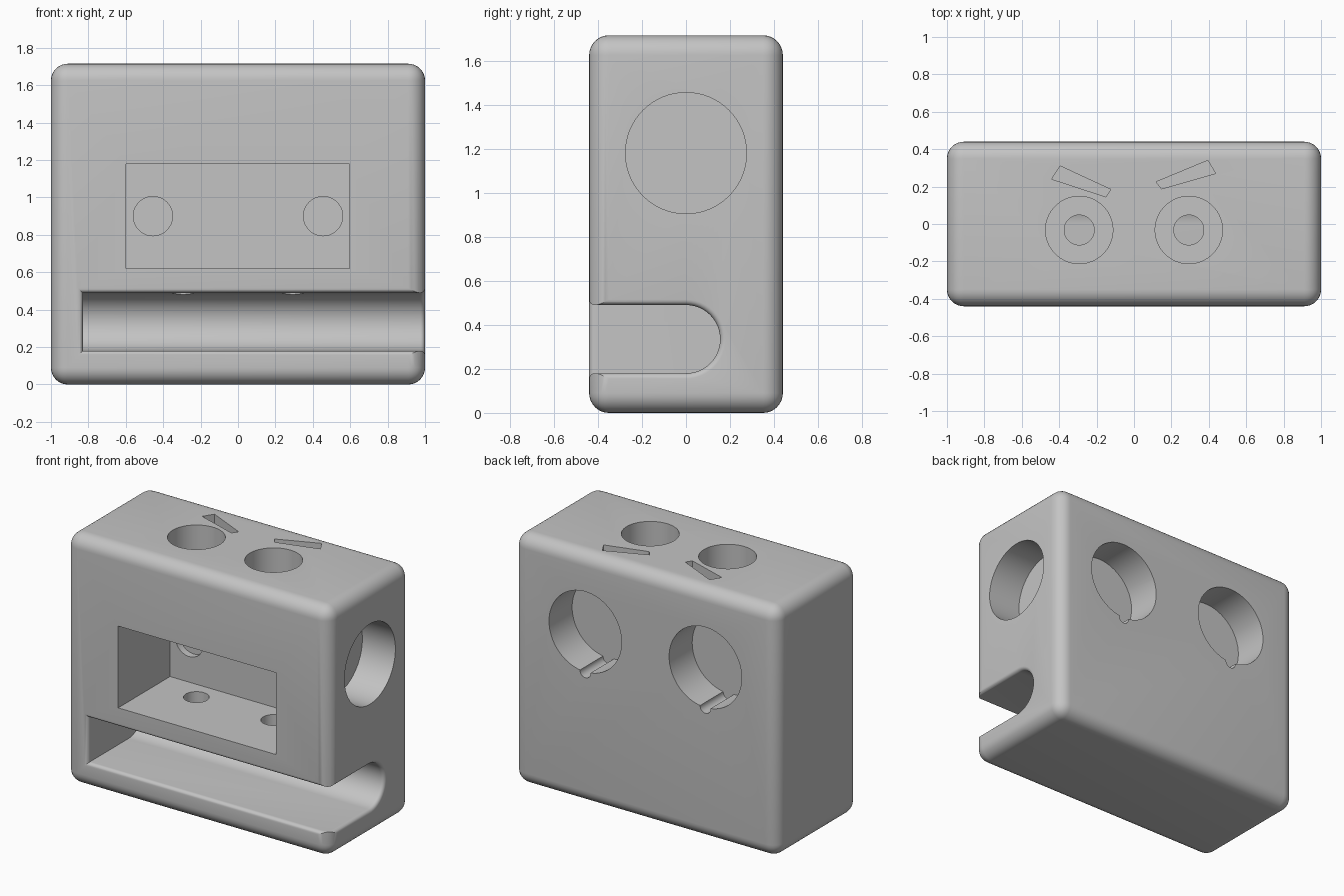
import bpy, bmesh, math
from mathutils import Vector

if "Cube" in bpy.data.objects:
    bpy.data.objects.remove(bpy.data.objects["Cube"])

W, D, H = 2.0, 0.88, 1.715
grey = bpy.data.materials.new("plain grey")
grey.diffuse_color = (0.55, 0.55, 0.55, 1)
grey.use_nodes = True
grey.node_tree.nodes["Principled BSDF"].inputs["Base Color"].default_value = grey.diffuse_color


def loft(name, rings):
    """Closed solid through a list of equal-length point rings."""
    bm = bmesh.new()
    loops = [[bm.verts.new(p) for p in ring] for ring in rings]
    n = len(loops[0])
    for a, b in zip(loops, loops[1:]):
        for i in range(n):
            j = (i + 1) % n
            bm.faces.new((a[i], a[j], b[j], b[i]))
    bm.faces.new(loops[0][::-1])
    bm.faces.new(loops[-1])
    bmesh.ops.recalc_face_normals(bm, faces=bm.faces)
    me = bpy.data.meshes.new(name)
    bm.to_mesh(me)
    bm.free()
    ob = bpy.data.objects.new(name, me)
    bpy.context.collection.objects.link(ob)
    return ob


def hole(name, start, end, r, n=64):
    """Cylinder cutter along one axis."""
    a, b = Vector(start), Vector(end)
    d = (b - a).normalized()
    u = Vector((0, 0, 1)) if abs(d.z) < 0.5 else Vector((1, 0, 0))
    v = d.cross(u)
    ring = lambda c: [c + r * (math.cos(2 * math.pi * i / n) * u
                               + math.sin(2 * math.pi * i / n) * v) for i in range(n)]
    return loft(name, [ring(a), ring(b)])


def box(name, x0, x1, y0, y1, z0, z1):
    ring = lambda z: [(x0, y0, z), (x1, y0, z), (x1, y1, z), (x0, y1, z)]
    return loft(name, [ring(z0), ring(z1)])


# rounded block
body = box("block_body", -W / 2, W / 2, -D / 2, D / 2, 0, H)
body.data.materials.append(grey)
bev = body.modifiers.new("round_edges", 'BEVEL')
bev.width, bev.segments = 0.09, 8

# long slot, round at the back, open to the front and right, with softened lips
R, ZC, XL, F = 0.155, 0.335, -0.83, 0.025


def slot_ring(x, o):
    r = R + o
    arc = [(x, r * math.cos(t), ZC + r * math.sin(t))
           for t in [math.pi * (i / 24 - 0.5) for i in range(25)]]
    return [(x, -0.6, ZC - r)] + arc + [(x, -0.6, ZC + r)]


def mouth_ring(y, o):
    return [(XL - o, y, ZC - R - o), (1.2, y, ZC - R - o),
            (1.2, y, ZC + R + o), (XL - o, y, ZC + R + o)]


lip = [(F * math.sin(t), F * (1 - math.cos(t)))
       for t in [math.pi / 2 * i / 5 for i in range(6)]]
cutters = [
    loft("slot_cutter", [slot_ring(XL, 0)]
         + [slot_ring(W / 2 - F + a, o) for a, o in lip] + [slot_ring(1.1, F)]),
    loft("slot_mouth_cutter", [mouth_ring(-D / 2 + F + 0.01, -0.002)]
         + [mouth_ring(-D / 2 + F - a, o) for a, o in lip] + [mouth_ring(-0.55, F)]),
    # front pocket and right side hole
    box("pocket_cutter", -0.6, 0.595, -0.6, 0.122, 0.62, 1.18),
    hole("side_hole_cutter", (0.75, 0, 1.18), (1.2, 0, 1.18), 0.275),
]

for s, side in ((-1, "left"), (1, "right")):
    xe, xb = s * 0.293, s * 0.455
    cutters += [
        # stepped holes from the top down to the slot
        hole(side + "_top_hole_cutter", (xe, -0.032, 1.465), (xe, -0.032, 2), 0.18),
        hole(side + "_drill_cutter", (xe, -0.032, 0.36), (xe, -0.032, 1.6), 0.08, 48),
        # back holes with a small groove below, and shallow holes in the pocket wall
        hole(side + "_back_hole_cutter", (xb, 0.19, 1.18), (xb, 0.7, 1.18), 0.275),
        hole(side + "_groove_cutter", (xb, 0.19, 0.905), (xb, 0.7, 0.905), 0.04, 32),
        hole(side + "_pocket_hole_cutter", (xb, 0.05, 0.9), (xb, 0.17, 0.9), 0.105, 48),
    ]

# slanted bars recessed in the top
bars = {"left": [(-0.395, 0.31), (-0.44, 0.24), (-0.15, 0.145), (-0.125, 0.185)],
        "right": [(0.118, 0.225), (0.395, 0.34), (0.436, 0.27), (0.147, 0.188)]}
for side, pts in bars.items():
    cutters.append(loft(side + "_bar_cutter", [[(x, y, z) for x, y in pts]
                                               for z in (H - 0.1, H + 0.2)]))

for c in cutters:
    c.hide_render = True
    c.hide_set(True)
    m = body.modifiers.new(c.name, 'BOOLEAN')
    m.operation, m.solver, m.object = 'DIFFERENCE', 'EXACT', c

# apply the cuts and remove the cutters
bpy.context.view_layer.update()
dg = bpy.context.evaluated_depsgraph_get()
done = bpy.data.meshes.new_from_object(body.evaluated_get(dg))
body.modifiers.clear()
body.data = done
for c in cutters:
    bpy.data.objects.remove(c)
body.data.materials.clear()
body.data.materials.append(grey)
for p in body.data.polygons:
    p.material_index = 0
bpy.context.view_layer.objects.active = body
body.select_set(True)
bpy.ops.object.shade_smooth_by_angle(angle=math.radians(30))
